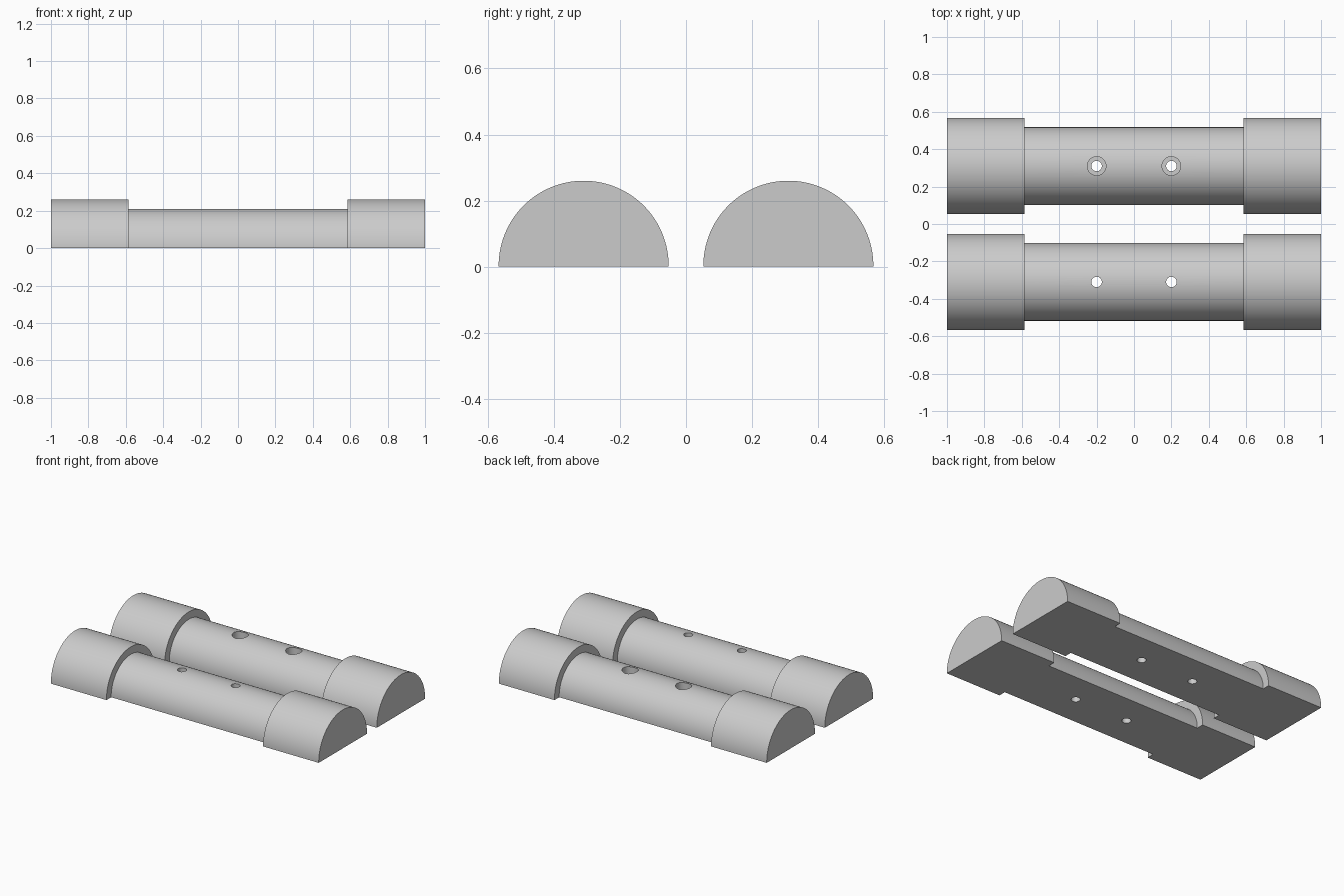
import bpy, bmesh, math

if "Cube" in bpy.data.objects:
    bpy.data.objects.remove(bpy.data.objects["Cube"])

GREY = (0.6, 0.6, 0.6, 1)
grey = bpy.data.materials.new("plain grey")
grey.diffuse_color = GREY
grey.use_nodes = True
grey.node_tree.nodes["Principled BSDF"].inputs["Base Color"].default_value = GREY

LIFT = 0.0025           # axis height above the flat underside
END_R, GRIP_R = 0.2575, 0.2075
STEP_X, BAR_Y, HOLE_X = 0.585, 0.31, 0.2
SEGS = 64


def arc(bm, x, r):
    """Row of vertices along the domed section, ending on the floor."""
    a = math.asin(LIFT / r)
    angles = [-a + (math.pi + 2 * a) * i / SEGS for i in range(SEGS + 1)]
    return [bm.verts.new((x, r * math.cos(t), LIFT + r * math.sin(t))) for t in angles]


def half_bar(name, y):
    """Half-round bar with a thicker block at each end."""
    bm = bmesh.new()
    stations = [(-1, END_R), (-STEP_X, END_R), (-STEP_X, GRIP_R),
                (STEP_X, GRIP_R), (STEP_X, END_R), (1, END_R)]
    rows = [arc(bm, x, r) for x, r in stations]
    for p, q in zip(rows, rows[1:]):
        for i in range(SEGS):
            bm.faces.new((p[i], p[i + 1], q[i + 1], q[i]))
    bm.faces.new(rows[0])
    bm.faces.new(rows[-1])
    bm.faces.new([r[0] for r in rows] + [r[-1] for r in reversed(rows)])
    bmesh.ops.recalc_face_normals(bm, faces=bm.faces)
    mesh = bpy.data.meshes.new(name)
    bm.to_mesh(mesh)
    bm.free()
    mesh.materials.append(grey)
    ob = bpy.data.objects.new(name, mesh)
    ob.location.y = y
    bpy.context.collection.objects.link(ob)
    return ob


def drill(ob, x, radius, bottom):
    """Cut a vertical round hole from the top down to the given height."""
    top = 0.4
    bpy.ops.mesh.primitive_cylinder_add(vertices=40, radius=radius, depth=top - bottom,
                                        location=(x, ob.location.y, (top + bottom) / 2))
    cutter = bpy.context.object
    cutter.hide_render = True
    cutter.data.materials.append(grey)
    bpy.context.view_layer.objects.active = ob
    mod = ob.modifiers.new("hole", "BOOLEAN")
    mod.operation, mod.solver, mod.object = "DIFFERENCE", "EXACT", cutter
    bpy.ops.object.modifier_apply(modifier=mod.name)
    bpy.data.objects.remove(cutter)


# Matching halves; the back one has recesses for the screw heads
for name, y, recessed in (("front_half", -BAR_Y, False), ("back_half", BAR_Y, True)):
    bar = half_bar(name, y)
    for x in (-HOLE_X, HOLE_X):
        if recessed:
            drill(bar, x, 0.05, 0.13)
        drill(bar, x, 0.028, -0.1)
    bpy.ops.object.select_all(action="DESELECT")
    bar.select_set(True)
    bpy.context.view_layer.objects.active = bar
    bpy.ops.object.shade_smooth_by_angle(angle=math.radians(30))
